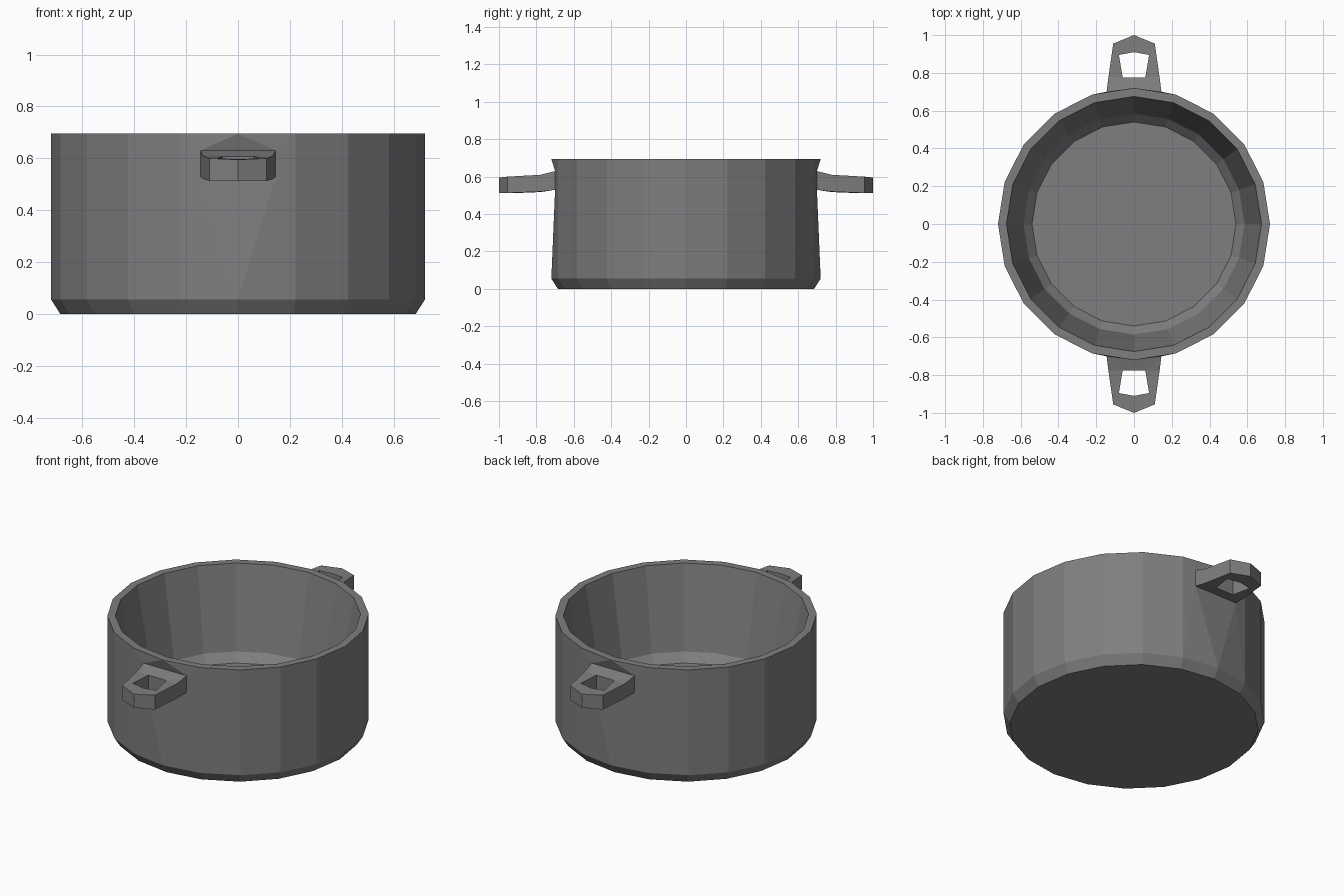
import bpy, bmesh
from math import sin, cos, pi

if "Cube" in bpy.data.objects:
    bpy.data.objects.remove(bpy.data.objects["Cube"])

SIDES = 20
ROOT = (0.145, 0.7, 0.63, 0.53)   # x, y, top z, bottom z where a handle meets the wall

dark_metal = bpy.data.materials.new("dark_metal")
dark_metal.diffuse_color = (0.21, 0.21, 0.21, 1)
dark_metal.use_nodes = True
dark_metal.node_tree.nodes["Principled BSDF"].inputs["Base Color"].default_value = dark_metal.diffuse_color


def make_object(name, bm):
    bmesh.ops.recalc_face_normals(bm, faces=bm.faces[:])
    mesh = bpy.data.meshes.new(name)
    bm.to_mesh(mesh)
    bm.free()
    mesh.materials.append(dark_metal)
    obj = bpy.data.objects.new(name, mesh)
    bpy.context.collection.objects.link(obj)
    return obj


def build_pot():
    # outside foot, outside wall, rim, tapered inside wall, chamfered floor
    profile = [(0.685, 0), (0.72, 0.055), (0.72, 0.695),
               (0.675, 0.695), (0.585, 0.20), (0.54, 0.15)]
    bm = bmesh.new()
    rings = [[bm.verts.new((r * cos(2 * pi * i / SIDES), r * sin(2 * pi * i / SIDES), z))
              for i in range(SIDES)] for r, z in profile]
    bm.faces.new(rings[0])
    bm.faces.new(rings[-1])
    q = SIDES // 4
    pads = (q, 3 * q)                # wall corners that carry handles
    for k in range(len(rings) - 1):
        low, high = rings[k], rings[k + 1]
        for i in range(SIDES):
            j = (i + 1) % SIDES
            if k == 1 and (i in pads or j in pads):
                continue
            bm.faces.new((low[i], low[j], high[j], high[i]))
    # wall flattened around each handle root
    low, high = rings[1], rings[2]
    x, y, zt, zb = ROOT
    for c in pads:
        s = 1 if c == q else -1
        tops = [bm.verts.new((d * x * s, y * s, zt)) for d in (1, -1)]
        bots = [bm.verts.new((d * x * s, y * s, zb)) for d in (1, -1)]
        for n, side in enumerate((c - 1, c + 1)):
            t, b = tops[n], bots[n]
            bm.faces.new((low[side], low[c], b))
            bm.faces.new((low[side], b, t))
            bm.faces.new((low[side], t, high[side]))
            bm.faces.new((high[side], t, high[c]))
        bm.faces.new((high[c], *tops))
        bm.faces.new((low[c], *bots))
        bm.faces.new((tops[0], tops[1], bots[1], bots[0]))
    return make_object("pot_body", bm)


def build_handle(name, s):
    # right half of the outline and of the finger hole: x, y, top z, bottom z
    outer = [ROOT, (0.135, 0.78, 0.61, 0.52), (0.11, 0.955, 0.6, 0.513), (0, 1.0, 0.595, 0.513)]
    inner = [(0.06, 0.775, 0.608, 0.518), (0.08, 0.895, 0.6, 0.513), (0, 0.91, 0.597, 0.513)]
    bm = bmesh.new()

    def loops(half):
        full = half + [(-x, y, t, b) for x, y, t, b in half[-2::-1]]
        return ([bm.verts.new((s * x, s * y, t)) for x, y, t, b in full],
                [bm.verts.new((s * x, s * y, b)) for x, y, t, b in full])

    out, hole = loops(outer), loops(inner)
    # top and bottom: root plate, arms and grip
    for o, h in zip(out, hole):
        bm.faces.new((o[0], o[1], h[0]))
        bm.faces.new((o[6], h[4], o[5]))
        bm.faces.new((o[0], h[0], h[4], o[6]))
        for i in range(4):
            bm.faces.new((o[i + 1], o[i + 2], h[i + 1], h[i]))
    # outer sides and sides of the hole
    for top, bot in (out, hole):
        n = len(top)
        for i in range(n):
            j = (i + 1) % n
            bm.faces.new((top[i], top[j], bot[j], bot[i]))
    return make_object(name, bm)


build_pot()
build_handle("back_handle", 1)
build_handle("front_handle", -1)
